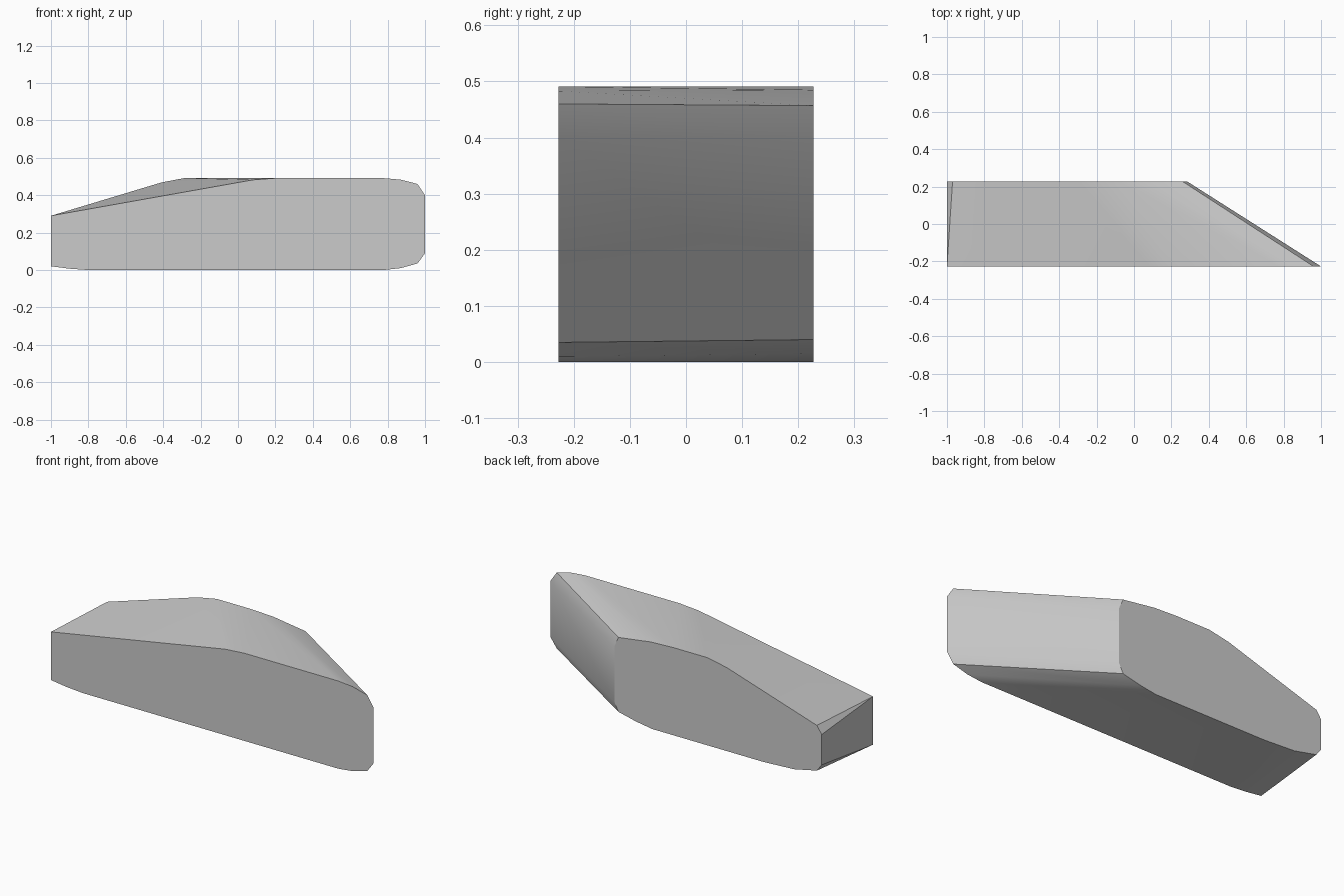
import bpy
import bmesh
import math

cube = bpy.data.objects.get("Cube")
if cube:
    bpy.data.objects.remove(cube, do_unlink=True)

HALF_DEPTH = 0.227

# matching outlines (x, z), clockwise from the lower tapered end
front_outline = [(-1, .02), (-1, .02), (-1, .29), (-1, .29), (.08, .482), (.2, .491),
                 (.78, .491), (.87, .483), (.96, .46), (1, .4),
                 (1, .09), (.96, .035), (.87, .01), (.78, 0), (-.8, 0), (-.9, .007)]
back_outline = [(-.97, .04), (-1, .08), (-1, .25), (-.97, .293), (-.41, .468), (-.29, .491),
                (-.08, .491), (.06, .485), (.26, .457), (.285, .4),
                (.285, .09), (.26, .04), (.15, .015), (.05, 0), (-.64, 0), (-.83, .01)]


def material(name, colour):
    mat = bpy.data.materials.new(name)
    mat.use_nodes = True
    mat.diffuse_color = colour
    mat.node_tree.nodes["Principled BSDF"].inputs["Base Color"].default_value = colour
    return mat


def loft(name, outline_a, outline_b, mat):
    """Solid joining two flat outlines at the front and the back."""
    bm = bmesh.new()
    a = [bm.verts.new((x, -HALF_DEPTH, z)) for x, z in outline_a]
    b = [bm.verts.new((x, HALF_DEPTH, z)) for x, z in outline_b]
    bm.faces.new(a)
    bm.faces.new(b[::-1])
    n = len(a)
    for i in range(n):
        j = (i + 1) % n
        bm.faces.new((a[i], b[i], b[j], a[j]))
    bmesh.ops.remove_doubles(bm, verts=bm.verts, dist=0.001)
    bmesh.ops.recalc_face_normals(bm, faces=bm.faces)
    mesh = bpy.data.meshes.new(name)
    bm.to_mesh(mesh)
    bm.free()
    mesh.materials.append(mat)
    obj = bpy.data.objects.new(name, mesh)
    bpy.context.collection.objects.link(obj)
    return obj


# wedge body with rounded edges
body = loft("wedge_body", front_outline, back_outline, material("light grey", (.6, .6, .6, 1)))
bpy.ops.object.select_all(action='DESELECT')
body.select_set(True)
bpy.context.view_layer.objects.active = body
bpy.ops.object.shade_smooth_by_angle(angle=math.radians(30))
